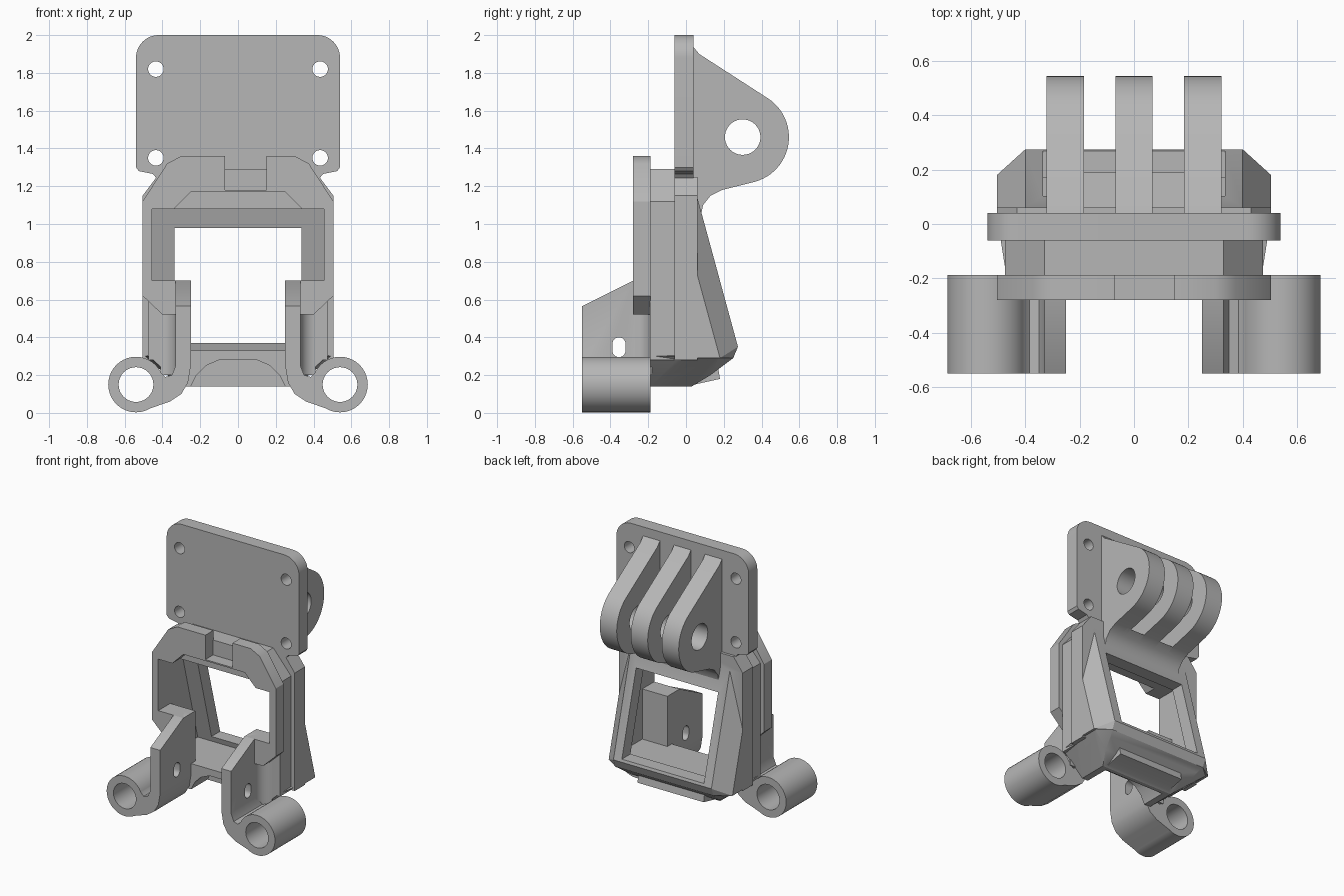
import bpy, bmesh
from math import sin, cos, radians
from mathutils import Vector

if "Cube" in bpy.data.objects:
    bpy.data.objects.remove(bpy.data.objects["Cube"])

grey = bpy.data.materials.new("plain grey")
grey.use_nodes = True
grey.diffuse_color = (0.47, 0.47, 0.47, 1)
grey.node_tree.nodes["Principled BSDF"].inputs["Base Color"].default_value = (0.47, 0.47, 0.47, 1)


def finish(name, bm):
    bmesh.ops.recalc_face_normals(bm, faces=bm.faces)
    mesh = bpy.data.meshes.new(name)
    bm.to_mesh(mesh)
    bm.free()
    mesh.materials.append(grey)
    ob = bpy.data.objects.new(name, mesh)
    bpy.context.collection.objects.link(ob)
    return ob


def prism(name, pts, axis, lo, hi):
    """Extrude a 2D outline along x (y,z), y (x,z) or z (x,y)."""
    place = {"x": lambda a, b: (lo, a, b), "y": lambda a, b: (a, lo, b),
             "z": lambda a, b: (a, b, lo)}[axis]
    bm = bmesh.new()
    face = bm.faces.new([bm.verts.new(place(a, b)) for a, b in pts])
    new = bmesh.ops.extrude_face_region(bm, geom=[face])["geom"]
    step = Vector([hi - lo if axis == k else 0 for k in "xyz"])
    bmesh.ops.translate(bm, vec=step, verts=[v for v in new if isinstance(v, bmesh.types.BMVert)])
    return finish(name, bm)


def hull(name, half):
    """Convex solid from points mirrored in x."""
    bm = bmesh.new()
    for x, y, z in half:
        bm.verts.new((x, y, z))
        bm.verts.new((-x, y, z))
    bmesh.ops.convex_hull(bm, input=bm.verts)
    return finish(name, bm)


def both(half):
    return half + [(-x, z) for x, z in reversed(half) if x > 0]


def arc(a, b, r, start, end, n=12):
    return [(a + r * cos(radians(start + (end - start) * i / n)),
             b + r * sin(radians(start + (end - start) * i / n))) for i in range(n + 1)]


def circle(a, b, r):
    return arc(a, b, r, 0, 360, 40)[:-1]


def box(a0, a1, b0, b1):
    return [(a0, b0), (a1, b0), (a1, b1), (a0, b1)]


def combine(ob, others, op):
    """Apply booleans and remove the helper solids."""
    for other in others:
        other.hide_render = True
        mod = ob.modifiers.new("bool", "BOOLEAN")
        mod.operation, mod.solver, mod.object = op, "EXACT", other
        bpy.context.view_layer.update()
        graph = bpy.context.evaluated_depsgraph_get()
        mesh = bpy.data.meshes.new_from_object(ob.evaluated_get(graph))
        ob.modifiers.clear()
        ob.data = mesh
        bpy.data.objects.remove(other)
    return ob


# Mounting plate with four screw holes
plate = prism("mounting_plate", both([(0, 2)] + arc(.42, 1.88, .12, 90, 0) + [
    (.54, 1.30), (.525, 1.28), (.45, 1.265), (.43, 1.24), (.43, 1.12), (0, 1.12)]), "y", -.06, .04)
combine(plate, [prism("screw_cutter", circle(x, z, .041), "y", -.2, .2)
                for x in (-.435, .435) for z in (1.35, 1.82)], "DIFFERENCE")

# Three hinge fins and the web under them
foot = [(.19, 1.18), (.13, 1.15), (.09, 1.10), (.08, 1.05)]
fin_outline = ([(.02, 1.95), (.045, 1.93), (.07, 1.9)] + arc(.30, 1.46, .245, 57, -75, 24)
               + foot + [(.02, 1.05)])
for i, name in enumerate(("right", "middle", "left")):
    x = (i - 1) * .253
    fin = prism("hinge_fin_" + name, fin_outline, "x", x - .069, x + .069)
    combine(fin, [prism("pin_cutter", circle(.30, 1.46, .094), "x", x - .2, x + .2)], "DIFFERENCE")
prism("hinge_web", [(.02, 1.2)] + foot + [(.02, 1.05)], "x", -.32, .32)

# Housing: front section, rear section, sloping back and rounded keel
body = prism("housing", both([(0, 1.29), (.33, 1.29), (.475, 1.12), (.475, .28), (0, .28)]),
             "y", -.19, -.05)
rear = prism("rear", both([(0, 1.25), (.43, 1.25), (.505, 1.15), (.505, .28), (0, .28)]),
             "y", -.06, .06)
slope = hull("slope", [(.505, .06, .73), (.505, .18, .29), (.505, .02, .29), (.40, .06, 1.14),
                       (.40, .02, 1.14), (.40, .275, .35), (.40, .25, .29)])
keel = hull("keel", [(.47, -.19, .30), (.50, 0, .30), (.50, .18, .30), (.40, .27, .34),
                     (.40, .25, .29), (.38, .21, .26), (.36, .13, .20), (.30, .03, .14),
                     (.30, -.12, .14), (.30, -.19, .14)])
lip = prism("lip", [(-.05, .14), (0, .14), (.18, .18), (.17, .24), (-.05, .24)], "x", -.27, .27)
combine(body, [rear, slope, keel, lip], "UNION")

# Screen pocket, lower throat, rear window and cable arch
pocket = prism("pocket", [(-.3, 1.08), (-.02, 1.08), (.18, .33), (-.14, .33), (-.14, .70),
                          (-.3, .70)], "x", -.455, .455)
throat = prism("throat", box(-.25, .25, .33, .75), "y", -.3, 0)
window = prism("window", box(-.335, .335, .37, .98), "y", -.1, .4)
arch = prism("arch", both([(0, .28), (.10, .28), (.17, .25), (.22, .20), (.25, .14),
                           (.26, .08), (0, .08)]), "y", -.3, 0)
combine(body, [pocket, throat, window, arch], "DIFFERENCE")

# Front bezel with an offset notch in its top edge
bezel = prism("front_bezel", both([
    (0, 1.36), (.30, 1.36), (.375, 1.32), (.505, 1.12), (.505, .62), (.40, .52), (.25, .52),
    (.25, .70), (.455, .70), (.455, 1.08), (.34, 1.08), (.25, 1.17), (0, 1.17)]), "y", -.28, -.188)
combine(bezel, [prism("notch", box(-.07, .15, 1.18, 1.5), "y", -.4, -.1)], "DIFFERENCE")

# Side lugs with barrels, slots and a fillet against the housing
lug_outline = [(.25, .75), (.25, .25), (.265, .16), (.30, .10), (.36, .06), (.50, .012),
               (.54, .15), (.42, .225), (.385, .19), (.35, .20), (.33, .25), (.33, .75)]
fillet_outline = [(.32, -.18), (.41, -.18)] + arc(.41, -.27, .08, 90, 180) + [(.32, -.27)]
for s, name in ((1, "left"), (-1, "right")):
    lug = prism("lug_" + name, [(s * x, z) for x, z in lug_outline], "y", -.55, -.187)
    combine(lug, [prism("barrel", circle(s * .54, .15, .147), "y", -.55, -.187)], "UNION")
    slant = prism("slant", [(-.6, .54), (-.28, .70), (-.1, .70), (-.1, .9), (-.6, .9)], "x", -.8, .8)
    bore = prism("bore", circle(s * .54, .15, .092), "y", -.7, -.18)
    slot = prism("slot", arc(-.355, .365, .035, 0, 180) + arc(-.355, .33, .035, 180, 360),
                 "x", s * .2, s * .37)
    combine(lug, [slant, bore, slot], "DIFFERENCE")
    prism("lug_fillet_" + name, [(s * x, y) for x, y in fillet_outline], "z", .2, .52)

# Smooth the round surfaces and keep the edges sharp
bpy.ops.object.select_all(action="DESELECT")
for ob in bpy.context.collection.objects:
    if ob.type == "MESH" and grey.name in ob.data.materials:
        ob.select_set(True)
        bpy.context.view_layer.objects.active = ob
bpy.ops.object.shade_smooth_by_angle(angle=radians(30))
